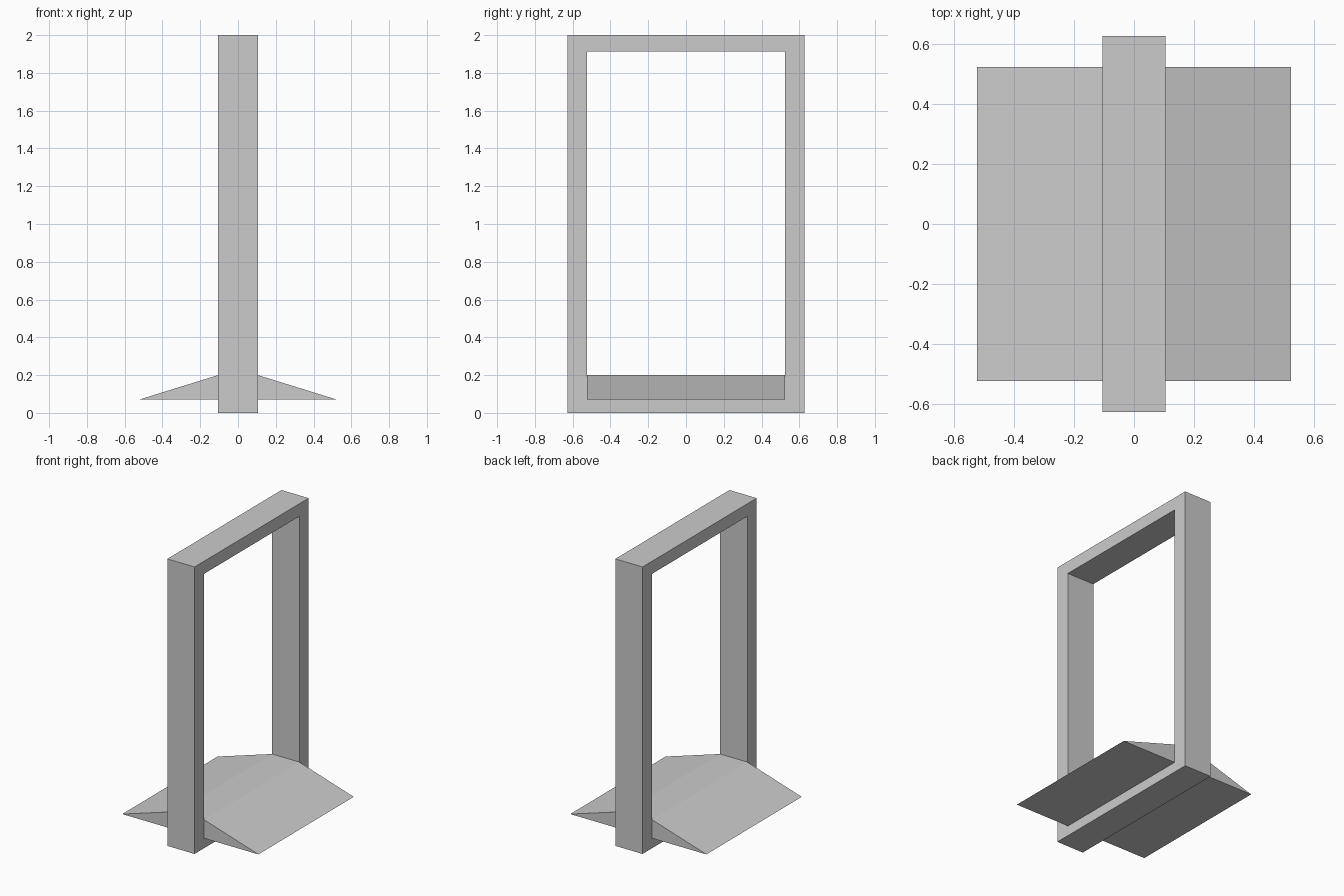
import bpy, bmesh

if "Cube" in bpy.data.objects:
    bpy.data.objects.remove(bpy.data.objects["Cube"])

def make_object(name, verts, faces):
    mesh = bpy.data.meshes.new(name)
    mesh.from_pydata(verts, [], faces)
    bm = bmesh.new()
    bm.from_mesh(mesh)
    bmesh.ops.recalc_face_normals(bm, faces=bm.faces)
    bm.to_mesh(mesh)
    bm.free()
    obj = bpy.data.objects.new(name, mesh)
    bpy.context.collection.objects.link(obj)
    return obj

# Door frame: a rectangular ring extruded along x
HALF_X = 0.105
outer = [(-0.628, 0), (0.628, 0), (0.628, 2), (-0.628, 2)]
inner = [(-0.525, 0.09), (0.525, 0.09), (0.525, 1.912), (-0.525, 1.912)]
verts = [(x, y, z) for x in (-HALF_X, HALF_X) for y, z in outer + inner]
faces = []
for i in range(4):
    j = (i + 1) % 4
    faces += [(i, j, j + 4, i + 4),            # left side
              (i + 8, j + 8, j + 12, i + 12),  # right side
              (i, j, j + 8, i + 8),            # outer edge
              (i + 4, j + 4, j + 12, i + 12)]  # inner edge
make_object("door_frame", verts, faces)

# Threshold ramp: low trapezoid profile spanning the opening
profile = [(-0.525, 0.07), (0.525, 0.07), (HALF_X, 0.2), (-HALF_X, 0.2)]
verts = [(x, y, z) for y in (-0.525, 0.525) for x, z in profile]
faces = [(0, 1, 2, 3), (4, 5, 6, 7)]
faces += [(i, (i + 1) % 4, (i + 1) % 4 + 4, i + 4) for i in range(4)]
make_object("threshold_ramp", verts, faces)
